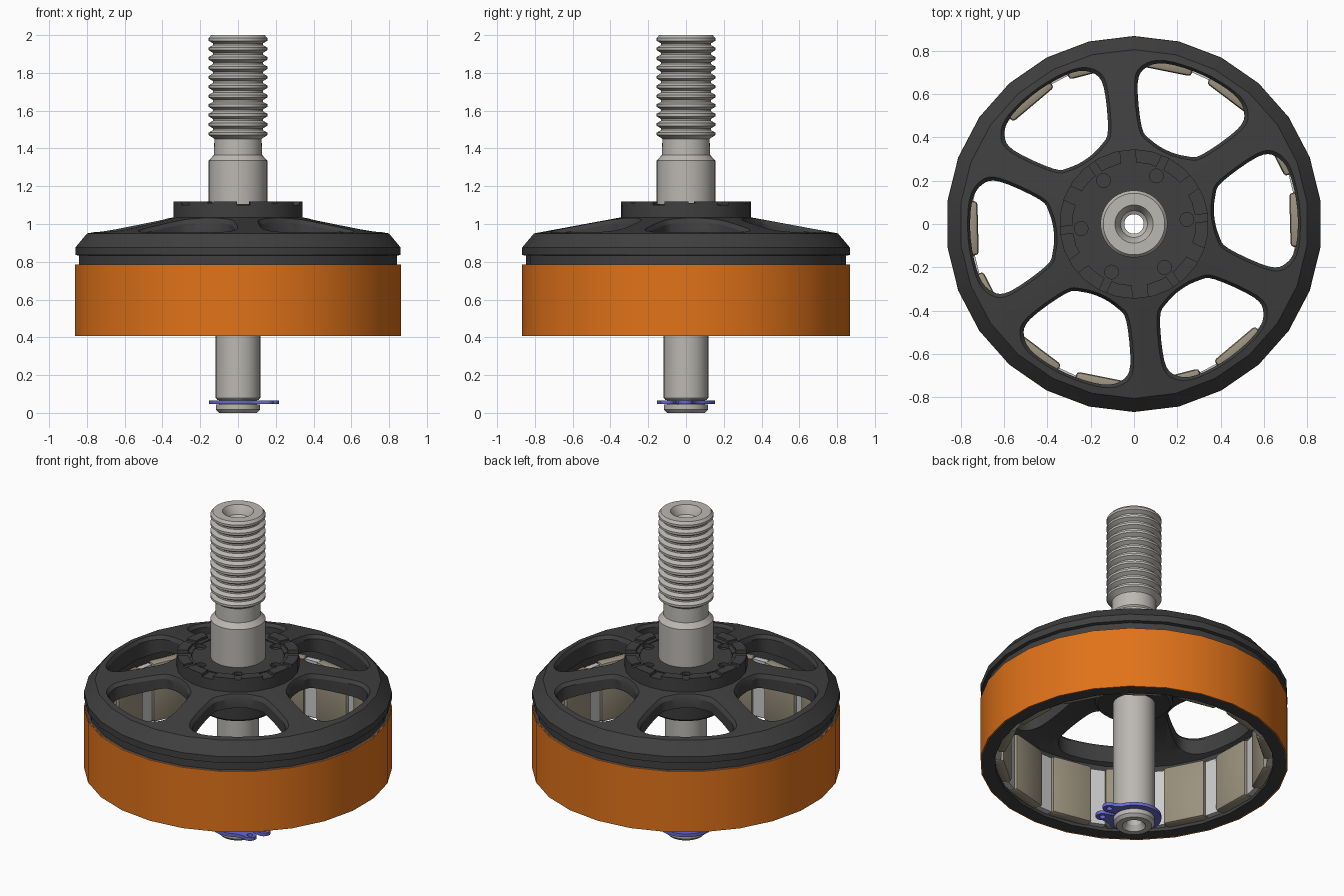
import bpy, bmesh
from math import pi, sin, cos, radians
from mathutils import Matrix

if "Cube" in bpy.data.objects:
    bpy.data.objects.remove(bpy.data.objects["Cube"])


def material(name, rgb):
    m = bpy.data.materials.new(name)
    m.diffuse_color = (*rgb, 1)
    m.use_nodes = True
    m.node_tree.nodes["Principled BSDF"].inputs["Base Color"].default_value = m.diffuse_color
    return m


DARK = material("dark_anodised", (0.05, 0.05, 0.05))
ORANGE = material("orange", (0.75, 0.17, 0.01))
STEEL = material("steel", (0.5, 0.48, 0.45))
TAN = material("magnet_tan", (0.33, 0.29, 0.21))
BLUE = material("clip_blue", (0.14, 0.14, 0.65))


def finish(name, bm, mat=None):
    bmesh.ops.recalc_face_normals(bm, faces=bm.faces)
    me = bpy.data.meshes.new(name)
    bm.to_mesh(me)
    bm.free()
    ob = bpy.data.objects.new(name, me)
    bpy.context.collection.objects.link(ob)
    if mat:
        me.materials.append(mat)
    return ob


def activate(ob):
    bpy.ops.object.select_all(action='DESELECT')
    ob.select_set(True)
    bpy.context.view_layer.objects.active = ob


def smooth(ob, deg=30):
    activate(ob)
    bpy.ops.object.shade_smooth_by_angle(angle=radians(deg))


def loft(bm, rings, around=False):
    """Skin a list of closed rings; 'around' joins last to first, else caps."""
    vs = [[bm.verts.new(p) for p in r] for r in rings]
    n = len(vs[0])
    for k in range(len(vs) if around else len(vs) - 1):
        a, b = vs[k], vs[(k + 1) % len(vs)]
        for i in range(n):
            j = (i + 1) % n
            bm.faces.new((a[i], a[j], b[j], b[i]))
    if not around:
        bm.faces.new(vs[0][::-1])
        bm.faces.new(vs[-1])


def revolve(name, profile, n, mat):
    bm = bmesh.new()
    angs = [pi / 2 + 2 * pi * i / n for i in range(n)]
    loft(bm, [[(r * cos(a), r * sin(a), z) for r, z in profile] for a in angs], True)
    return finish(name, bm, mat)


def cut(ob, cutter):
    cutter.hide_render = True
    m = ob.modifiers.new("cut", 'BOOLEAN')
    m.operation, m.solver, m.object = 'DIFFERENCE', 'EXACT', cutter
    activate(ob)
    bpy.ops.object.modifier_apply(modifier=m.name)
    bpy.data.objects.remove(cutter)


def block(bm, size, loc, ang):
    mat = Matrix.Rotation(radians(ang), 4, 'Z') @ Matrix.Translation(loc) @ Matrix.Diagonal((*size, 1))
    return bmesh.ops.create_cube(bm, size=1, matrix=mat)['verts']


# bell: conical spoked top, hub, grooved rim and flux ring in one turned profile
bell = revolve("bell", [
    (0.115, 0.79), (0.205, 0.79), (0.218, 0.803), (0.225, 0.90), (0.26, 0.93), (0.38, 0.95),
    (0.70, 0.87), (0.785, 0.83), (0.785, 0.41), (0.862, 0.41), (0.862, 0.78),
    (0.847, 0.785), (0.847, 0.832), (0.867, 0.836), (0.867, 0.876), (0.805, 0.95),
    (0.345, 1.035), (0.345, 1.12), (0.285, 1.12), (0.285, 1.105), (0.26, 1.105),
    (0.26, 1.10), (0.115, 1.10)], 26, DARK)

# six rounded windows with a chamfered upper edge
half = [(0.755, 13), (0.725, 20), (0.65, 23), (0.45, 20), (0.395, 13)]
polar = [(0.757, 0)] + half + [(0.372, 0)] + [(r, -a) for r, a in half[::-1]]
ctrl = [(r * cos(radians(a)), r * sin(radians(a))) for r, a in polar]


def catmull(pts, steps):
    out, n = [], len(pts)
    for i in range(n):
        p0, p1, p2, p3 = (pts[(i + k) % n] for k in (-1, 0, 1, 2))
        for s in range(steps):
            t = s / steps
            out.append(tuple(0.5 * (2 * b + (c - a) * t + (2 * a - 5 * b + 4 * c - d) * t * t
                                    + (3 * b - a - 3 * c + d) * t ** 3)
                             for a, b, c, d in zip(p0, p1, p2, p3)))
    return out


outline = catmull(ctrl, 4)
wide = [(0.575 + (x - 0.575) * 1.08, y * 1.08) for x, y in outline]


def surface(x, y):
    return 0.95 + (0.805 - (x * x + y * y) ** 0.5) * 0.185


bm = bmesh.new()
for k in range(6):
    first = len(bm.verts)
    loft(bm, [[(x, y, 0.7) for x, y in outline],
              [(x, y, surface(x, y) - 0.022) for x, y in outline],
              [(x, y, surface(x, y) + 0.004) for x, y in wide],
              [(x, y, 1.3) for x, y in wide]])
    bm.verts.ensure_lookup_table()
    bmesh.ops.rotate(bm, verts=bm.verts[first:], cent=(0, 0, 0),
                     matrix=Matrix.Rotation(radians(5.5 + 60 * k), 3, 'Z'))
cut(bell, finish("window_cutter", bm))

# hub rim notches and round pockets
bm = bmesh.new()
for k in range(6):
    block(bm, (0.12, 0.07, 0.05), (0.325, 0, 1.125), 35 + 60 * k)
    block(bm, (0.12, 0.035, 0.04), (0.33, 0, 1.13), 5 + 60 * k)
cut(bell, finish("notch_cutter", bm))
bm = bmesh.new()
for k in range(6):
    a = radians(5 + 60 * k)
    bmesh.ops.create_cone(bm, cap_ends=True, segments=16, radius1=0.032, radius2=0.032, depth=0.1,
                          matrix=Matrix.Translation((0.245 * cos(a), 0.245 * sin(a), 1.13)))
cut(bell, finish("pocket_cutter", bm))
smooth(bell)

# orange outer band
smooth(revolve("outer_band", [(0.862, 0.408), (0.868, 0.408), (0.868, 0.785), (0.862, 0.785)], 26, ORANGE))

# hollow shaft with threaded upper end and clip groove
shaft = [(0.045, 0.03), (0.065, 0.0), (0.1, 0.0), (0.117, 0.017), (0.117, 0.045), (0.1, 0.045),
         (0.1, 0.067), (0.108, 0.067), (0.118, 0.08), (0.118, 0.80), (0.118, 1.09), (0.155, 1.09),
         (0.155, 1.335), (0.128, 1.365), (0.125, 1.45)]
pitch = 0.05
for i in range(11):
    z = 1.45 + i * pitch
    shaft += [(0.132, z + 0.006), (0.155, z + 0.02), (0.155, z + 0.034), (0.132, z + 0.047)]
shaft[-1] = (0.142, 2.0)
shaft += [(0.088, 2.0), (0.072, 1.975), (0.062, 1.95), (0.045, 1.94)]
smooth(revolve("shaft", shaft, 40, STEEL))

# fourteen magnets, with filler strips between them
step = 360 / 14
bm, glue = bmesh.new(), bmesh.new()
for k in range(14):
    block(bm, (0.065, 0.25, 0.365), (0.7525, 0, 0.6075), 1.5 + k * step)
    block(glue, (0.04, 0.085, 0.35), (0.768, 0, 0.605), 1.5 + (k + 0.5) * step)
bmesh.ops.bevel(bm, geom=bm.edges[:], offset=0.016, segments=2, profile=0.5, affect='EDGES')
smooth(finish("magnets", bm, TAN), 40)
finish("magnet_filler", glue)

# retaining clip: open ring with two drilled ears
def arc(cx, cy, r, a0, a1, n):
    return [(cx + r * cos(radians(a0 + (a1 - a0) * i / n)),
             cy + r * sin(radians(a0 + (a1 - a0) * i / n))) for i in range(n + 1)]


ear = arc(0.172, 0.05, 0.038, -90, 112, 12)
clip_outline = (ear + arc(0, 0, 0.154, 42, 318, 36) + [(x, -y) for x, y in ear[::-1]]
                + arc(0, 0, 0.1, 353, 7, 32))
cu = bpy.data.curves.new("retaining_clip", 'CURVE')
cu.dimensions, cu.fill_mode, cu.extrude = '2D', 'BOTH', 0.01
for pts in (clip_outline, arc(0.172, 0.05, 0.017, 0, 337.5, 15), arc(0.172, -0.05, 0.017, 0, 337.5, 15)):
    s = cu.splines.new('POLY')
    s.points.add(len(pts) - 1)
    for p, (x, y) in zip(s.points, pts):
        p.co = (x, y, 0, 1)
    s.use_cyclic_u = True
cu.materials.append(BLUE)
clip = bpy.data.objects.new("retaining_clip", cu)
bpy.context.collection.objects.link(clip)
clip.location.z = 0.056
clip.rotation_euler.z = radians(-17)
activate(clip)
bpy.ops.object.convert(target='MESH')
